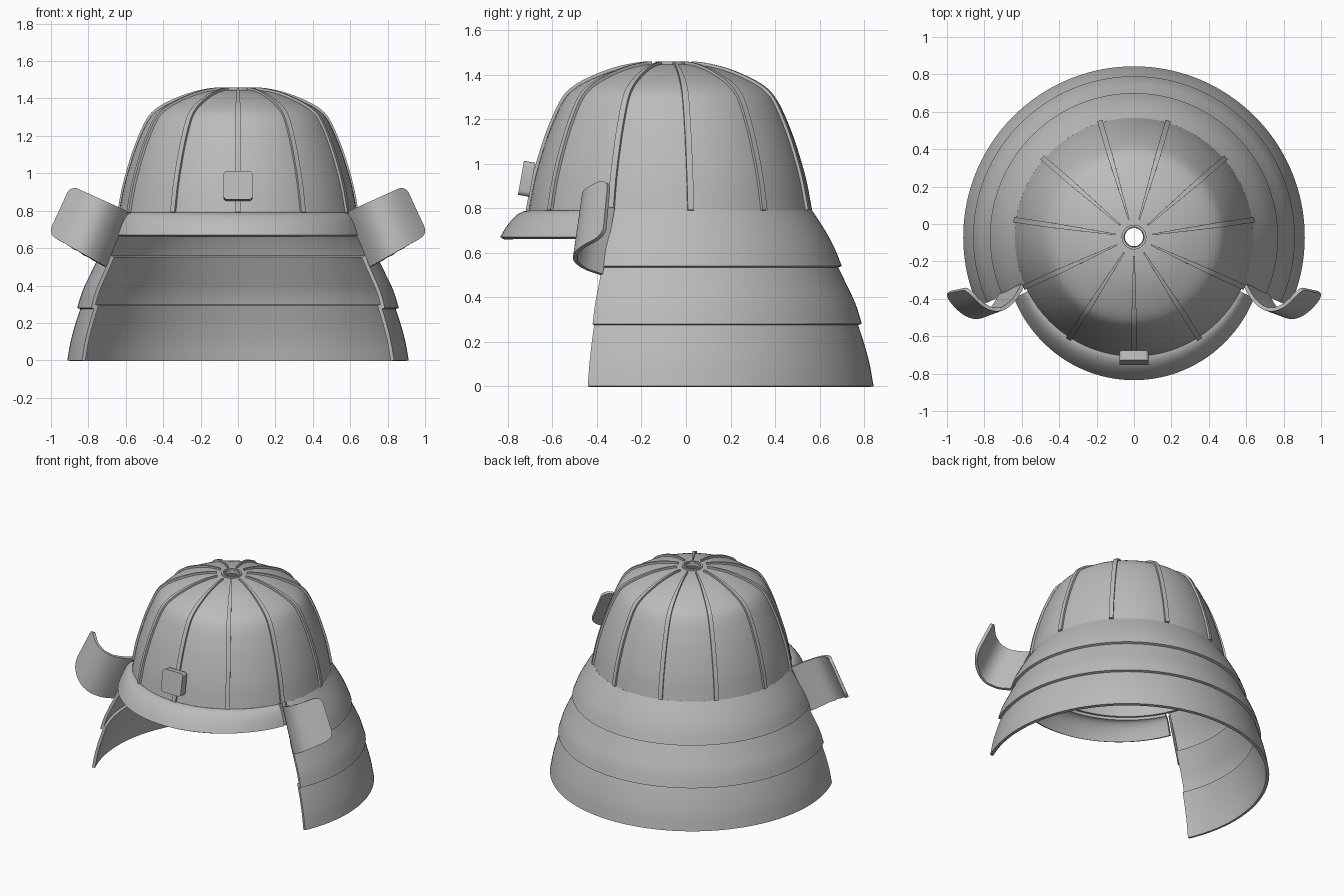
import bpy, bmesh, math
from mathutils import Vector

if "Cube" in bpy.data.objects:
    bpy.data.objects.remove(bpy.data.objects["Cube"])

CY = -0.07      # y of the shared axis of dome and guards
END = 24        # angle in degrees of the guard's open ends
parts = []

grey = bpy.data.materials.new("plain_grey")
grey.use_nodes = True
grey.diffuse_color = (0.5, 0.5, 0.5, 1)
grey.node_tree.nodes["Principled BSDF"].inputs["Base Color"].default_value = (0.5, 0.5, 0.5, 1)


def smooth(points, steps=4):
    """Catmull-Rom curve through the points."""
    p = [Vector(q) for q in points]
    p = [2 * p[0] - p[1]] + p + [2 * p[-1] - p[-2]]
    out = []
    for a, b, c, d in zip(p, p[1:], p[2:], p[3:]):
        for k in range(steps):
            t = k / steps
            out.append(0.5 * (2 * b + (c - a) * t + (2 * a - 5 * b + 4 * c - d) * t ** 2
                              + (3 * b - a - 3 * c + d) * t ** 3))
    return out + [p[-2]]


def polar(r, z, angle):
    return Vector((r * math.cos(angle), CY + r * math.sin(angle), z))


def add_object(name, bm):
    mesh = bpy.data.meshes.new(name)
    bm.to_mesh(mesh)
    bm.free()
    mesh.materials.append(grey)
    obj = bpy.data.objects.new(name, mesh)
    bpy.context.scene.collection.objects.link(obj)
    parts.append(obj)
    return obj


def sheet(name, rows, thickness=0.0, closed=False):
    """Grid of quads; each row runs downwards, rows run counter-clockwise."""
    bm = bmesh.new()
    grid = [[bm.verts.new(v) for v in row] for row in rows]
    pairs = list(zip(grid, grid[1:])) + ([(grid[-1], grid[0])] if closed else [])
    for r0, r1 in pairs:
        for j in range(len(r0) - 1):
            bm.faces.new((r0[j], r0[j + 1], r1[j + 1], r1[j]))
    obj = add_object(name, bm)
    if thickness:
        mod = obj.modifiers.new("thickness", "SOLIDIFY")
        mod.thickness = thickness
        mod.offset = -1
    return obj


def lathe(name, profile, start=0, stop=360, thickness=0.0, segments=96):
    closed = stop - start == 360
    count = segments if closed else segments + 1
    angles = [math.radians(start + (stop - start) * i / segments) for i in range(count)]
    return sheet(name, [[polar(r, z, a) for r, z in profile] for a in angles],
                 thickness, closed)


# Dome with a vent hole and a rim ring around it
dome = smooth([(0.05, 1.45), (0.15, 1.442), (0.25, 1.42), (0.35, 1.382), (0.43, 1.338),
               (0.48, 1.285), (0.53, 1.18), (0.57, 1.07), (0.61, 0.93), (0.637, 0.79)])
lathe("dome", dome, thickness=0.02)
lathe("vent_ring", [(0.053, 1.43), (0.053, 1.46), (0.066, 1.46), (0.066, 1.43)], segments=48)

# Raised ribs, narrowing towards the vent
RIBS = 11
for n in range(RIBS):
    a = math.radians(270 + 360 * n / RIBS)
    side = Vector((-math.sin(a), math.cos(a), 0))
    left, right = [], []
    for i, p in enumerate(dome):
        if p.x < 0.1:
            continue
        run = (dome[min(i + 1, len(dome) - 1)] - dome[i - 1]).normalized()
        lifted = p + Vector((-run.y, run.x)) * 0.013
        half = 0.004 + 0.01 * min(1, (p.x - 0.1) / 0.35)
        centre = polar(lifted.x, lifted.y, a)
        left.append(centre - side * half)
        right.append(centre + side * half)
    sheet(f"rib_{n + 1}", [left, right], 0.025)

# Three overlapping neck guard tiers, open at the front
tiers = {
    "upper": [(0.637, 0.79), (0.695, 0.7), (0.738, 0.62), (0.77, 0.54)],
    "middle": [(0.742, 0.56), (0.79, 0.46), (0.832, 0.37), (0.86, 0.28)],
    "lower": [(0.835, 0.3), (0.868, 0.2), (0.895, 0.1), (0.913, 0)],
}
for level, profile in tiers.items():
    lathe(level + "_neck_guard", smooth(profile), -END, 180 + END, 0.02)

# Brim, reaching furthest at the front
rows = []
SPAN = 63
for i in range(49):
    off = SPAN * (2 * i / 48 - 1)
    reach = 0.083 + 0.045 * math.cos(math.radians(off * 90 / SPAN))
    rows.append([polar(0.637 + reach * v, 0.79 - 0.12 * v * v, math.radians(270 + off))
                 for v in [k / 10 for k in range(11)]])
sheet("brim", rows, 0.02)

# Curled side flaps growing from the ends of the upper tier
top_in, top_out = Vector((0.585, -0.33, 0.795)), Vector((0.895, -0.36, 0.935))
low_in, low_out = Vector((0.705, -0.385, 0.5)), Vector((1.015, -0.385, 0.675))
bend = smooth([(0, 0), (0.14, -0.07), (0.32, -0.115), (0.5, -0.122),
               (0.68, -0.098), (0.85, -0.05), (1, 0.01)])


def flap_point(t, s):
    base = top_in.lerp(top_out, t).lerp(low_in.lerp(low_out, t), s)
    for p, q in zip(bend, bend[1:]):
        if t <= q.x + 1e-6:
            base.y += p.y + (q.y - p.y) * (t - p.x) / (q.x - p.x)
            break
    return base


rows = []
for i in range(25):
    row = []
    for j in range(21):
        s = (1 - math.cos(math.pi * j / 20)) / 2
        d = max(0, 1 - min(s, 1 - s) / 0.15)
        reach = 1 - 0.12 * (1 - math.sqrt(max(0, 1 - d * d)))   # rounded outer corners
        row.append(flap_point(reach * i / 24, s))
    rows.append(row)
flaps = sheet("side_flaps", rows, 0.02)
flaps.modifiers.new("mirror", "MIRROR")

# Front badge with rounded corners, leaning with the dome
bm = bmesh.new()
bmesh.ops.create_cube(bm, size=1)
bmesh.ops.scale(bm, vec=(0.155, 0.052, 0.155), verts=bm.verts)
corners = [e for e in bm.edges if abs(e.verts[0].co.y - e.verts[1].co.y) > 0.01]
bmesh.ops.bevel(bm, geom=corners, offset=0.02, segments=4, profile=0.5, affect="EDGES")
badge = add_object("front_badge", bm)
badge.location = (0, -0.716, 0.932)
badge.rotation_euler.x = math.radians(-10)

# Apply modifiers, then smooth with sharp edges kept
bpy.ops.object.select_all(action="DESELECT")
for obj in parts:
    obj.select_set(True)
bpy.context.view_layer.objects.active = parts[0]
bpy.ops.object.convert(target="MESH")
bpy.ops.object.shade_smooth_by_angle(angle=math.radians(35))
